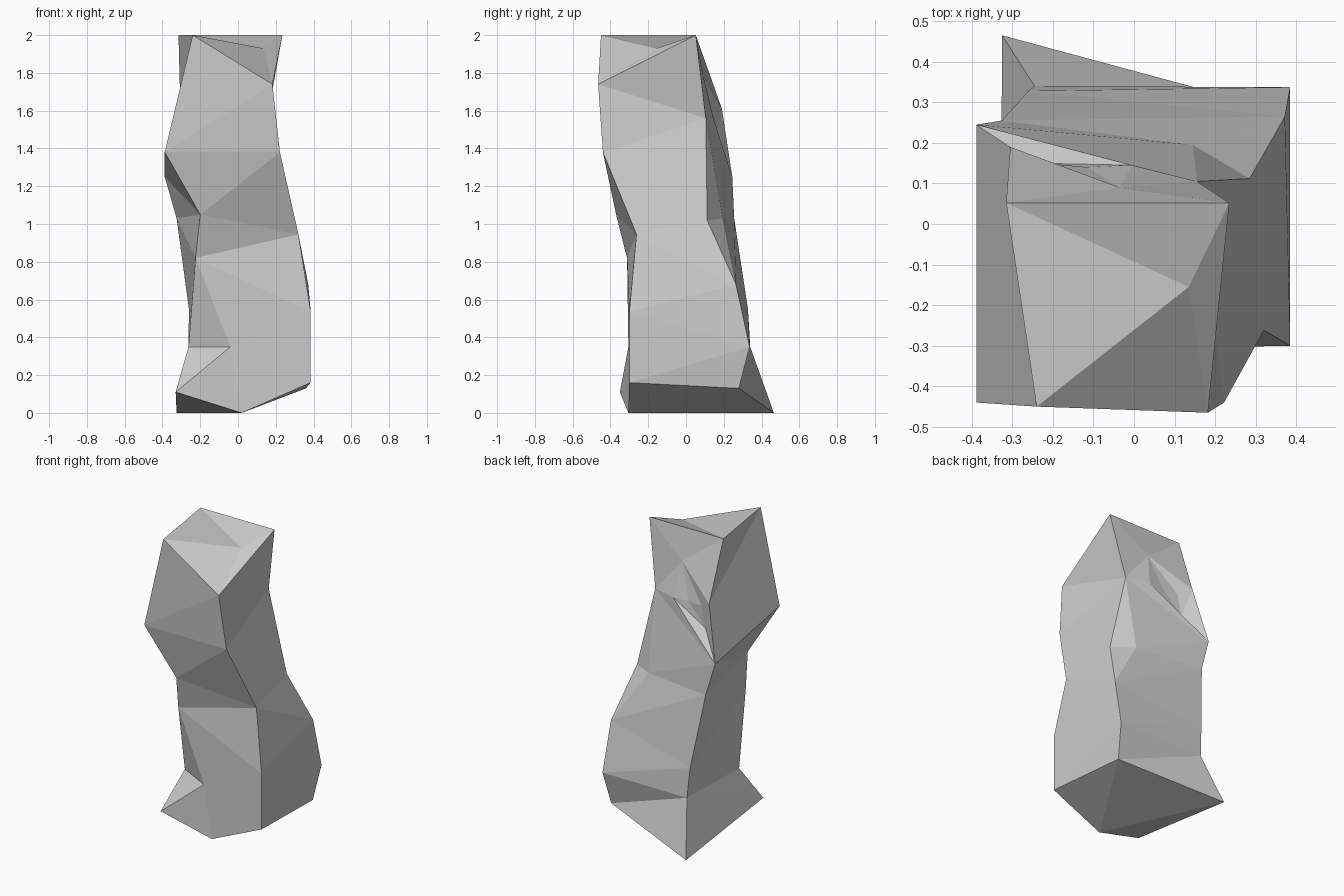
import bpy, bmesh

if "Cube" in bpy.data.objects:
    bpy.data.objects.remove(bpy.data.objects["Cube"])

bm = bmesh.new()
made = {}


def vert(p):
    if p not in made:
        made[p] = bm.verts.new(p)
    return made[p]


def tri(*pts):
    bm.faces.new([vert(p) for p in pts])


def skin(a, b):
    """Join two edge lines, stepping down from the top by height."""
    i = j = 0
    while i < len(a) - 1 or j < len(b) - 1:
        za = a[i + 1][2] if i < len(a) - 1 else -9
        zb = b[j + 1][2] if j < len(b) - 1 else -9
        if za >= zb:
            tri(a[i], a[i + 1], b[j])
            i += 1
        else:
            tri(a[i], b[j + 1], b[j])
            j += 1


# The four rough corner edges of the pillar, from top to bottom
front_left = [(-.24, -.45, 2), (-.388, -.44, 1.38), (-.2, -.37, 1.05),
              (-.225, -.312, .82), (-.262, -.19, .35), (-.33, -.35, .11)]
front_right = [(.182, -.465, 1.74), (.222, -.44, 1.38), (.32, -.262, .945),
               (.385, -.30, .535), (.385, -.30, .16)]
back_right = [(.235, .052, 2), (.155, .105, 1.56), (.285, .112, 1.02),
              (.372, .265, .68), (.385, .337, .35), (.36, .28, .13)]
back_left = [(-.315, .052, 2), (-.305, .19, 1.61), (-.388, .245, 1.25),
             (-.325, .255, 1.03), (-.26, .328, .55), (-.245, .34, .35),
             (-.325, .465, 0)]

# Single points: top chip, toe, back chip and the notch in the back
top_chip = (.135, -.155, 1.93)
shin, toe = (-.04, -.305, .35), (.02, -.305, 0)
back_chip = (.145, .195, 1.03)
dent = (-.035, .09, 1.79)
rim = [(-.005, .145, 1.56), (-.115, .14, 1.56), (-.22, .15, 1.56)]
notch = (-.25, .15, 1.42)

# Sides
skin(front_left, back_left)
skin(front_left[:4] + [shin, toe], front_right)
skin([top_chip] + front_right, back_right)
skin([back_right[1], back_chip] + back_right[3:], [rim[0]] + back_left[2:])
tri(back_right[1], back_right[2], back_chip)
tri(back_right[2], back_right[3], back_chip)

# Foot flare at the front left
heel = front_left[3:] + [toe]
for p, q in zip(heel, heel[1:]):
    tri(p, q, shin)

# Chipped top
tri(front_left[0], top_chip, back_left[0])
tri(back_left[0], top_chip, back_right[0])
tri(front_left[0], front_right[0], top_chip)

# Dented upper back, with the notch below it
ring = [back_left[0], back_right[0], back_right[1]] + rim + [back_left[1]]
for p, q in zip(ring, ring[1:] + ring[:1]):
    tri(p, q, dent)
lip = rim + [back_left[1], back_left[2]]
for p, q in zip(lip, lip[1:] + lip[:1]):
    tri(p, q, notch)

# Underside
tri(front_left[-1], back_left[-1], toe)
tri(toe, back_left[-1], back_right[-1])
tri(toe, back_right[-1], front_right[-1])

bmesh.ops.recalc_face_normals(bm, faces=bm.faces[:])
mesh = bpy.data.meshes.new("rock_pillar")
bm.to_mesh(mesh)
bm.free()
pillar = bpy.data.objects.new("rock_pillar", mesh)
bpy.context.collection.objects.link(pillar)
